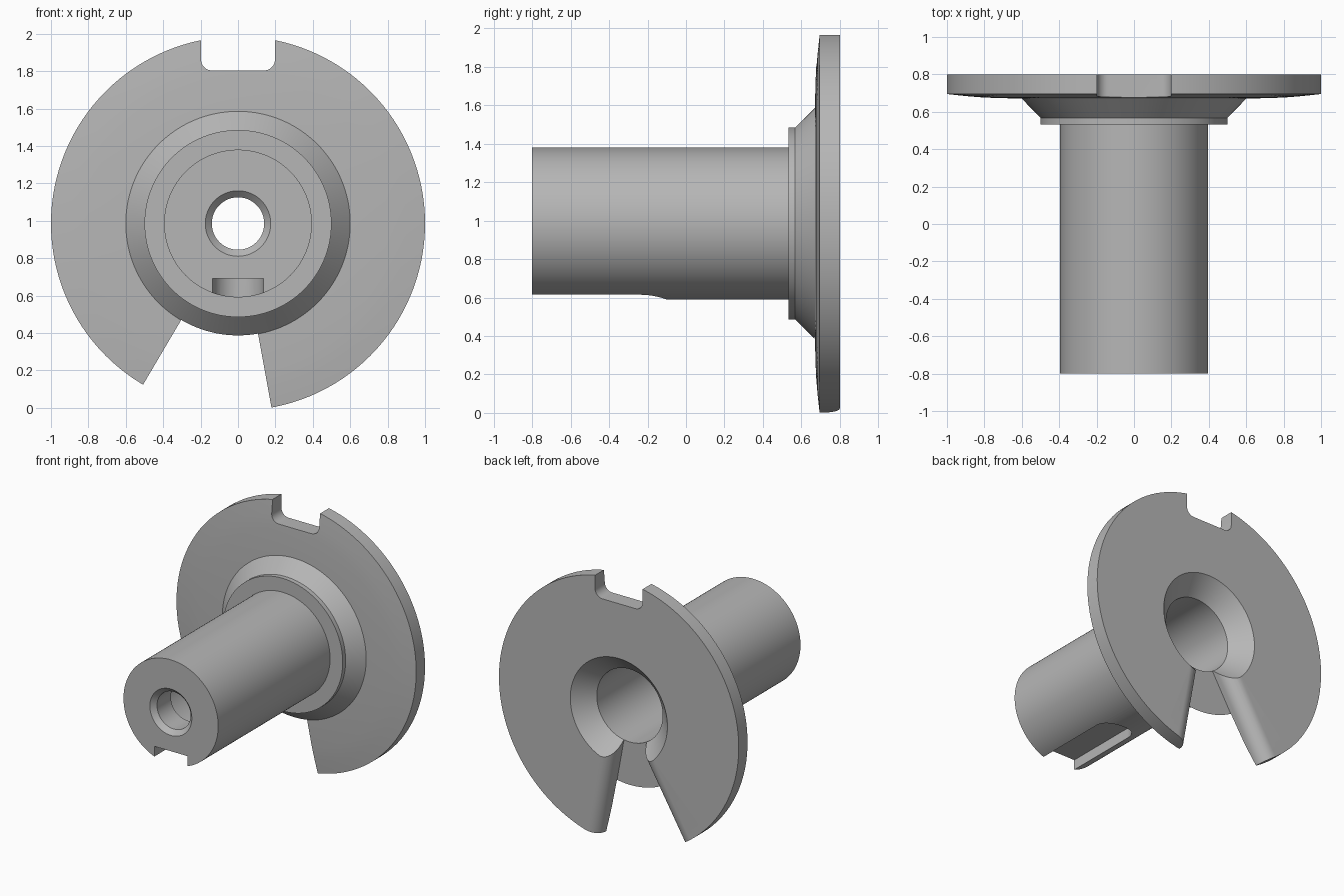
import bpy, bmesh, math
from mathutils import Matrix, Vector

if "Cube" in bpy.data.objects:
    bpy.data.objects.remove(bpy.data.objects["Cube"], do_unlink=True)

CZ = 0.985          # height of the shaft axis
BACK = 0.8          # back face of the flange
SEAT = 0.668        # floor of the wedge opening

steel = bpy.data.materials.new("grey steel")
steel.use_nodes = True
grey = (0.47, 0.47, 0.47, 1)
steel.diffuse_color = grey
steel.node_tree.nodes["Principled BSDF"].inputs["Base Color"].default_value = grey


def to_object(bm, name):
    bmesh.ops.recalc_face_normals(bm, faces=bm.faces)
    mesh = bpy.data.meshes.new(name)
    bm.to_mesh(mesh)
    bm.free()
    mesh.materials.append(steel)
    obj = bpy.data.objects.new(name, mesh)
    bpy.context.collection.objects.link(obj)
    return obj


def lathe(name, profile, steps=128):
    """Revolve a closed (radius, y) profile about the shaft axis."""
    bm = bmesh.new()
    verts = [bm.verts.new((r, y, CZ)) for r, y in profile]
    for a, b in zip(verts, verts[1:] + verts[:1]):
        bm.edges.new((a, b))
    bmesh.ops.spin(bm, geom=bm.verts[:] + bm.edges[:], cent=(0, 0, CZ),
                   axis=(0, 1, 0), angle=math.tau, steps=steps, use_merge=True)
    bmesh.ops.remove_doubles(bm, verts=bm.verts[:], dist=1e-5)
    return to_object(bm, name)


def loft(name, layers):
    """Join equal-sized outlines into a closed solid."""
    bm = bmesh.new()
    rings = [[bm.verts.new(p) for p in layer] for layer in layers]
    bm.faces.new(rings[0])
    bm.faces.new(rings[-1])
    for low, high in zip(rings, rings[1:]):
        for i in range(len(low)):
            j = (i + 1) % len(low)
            bm.faces.new((low[i], low[j], high[j], high[i]))
    return to_object(bm, name)


def arc(cx, cy, r, start, end, n):
    return [(cx + r * math.cos(math.radians(start + (end - start) * i / n)),
             cy + r * math.sin(math.radians(start + (end - start) * i / n)))
            for i in range(n + 1)]


# Shaft, collar, hub cone and flange with a stepped through bore
body = lathe("flanged_shaft", [
    (0.175, -0.8), (0.395, -0.8), (0.395, 0.533), (0.5, 0.533), (0.5, 0.568),
    (0.6, 0.67), (0.8, 0.676), (0.9, 0.684), (1, 0.695), (1, BACK),
    (0.405, BACK), (0.275, 0.67), (0.275, -0.6), (0.14, -0.6), (0.14, -0.765)])

# Square notch with rounded corners at the top of the flange
w, floor, r = 0.198, CZ + 0.818, 0.06
outline = [(w, 2.3), (-w, 2.3)]
outline += arc(-w + r, floor + r, r, 180, 270, 8)
outline += arc(w - r, floor + r, r, 270, 360, 8)
notch = loft("notch_cutter", [[(x, y, z) for x, z in outline] for y in (0.5, 1)])

# Round-ended keyway along the underside of the shaft
w = 0.137
outline = [(w, -1), *arc(0, -0.1 - w, w, 0, 180, 24), (-w, -1)]
keyway = loft("keyway_cutter",
              [[(x, y, z) for x, y in outline] for z in (0.3, CZ - 0.294)])

# Wedge opening through the flange, its edges rounded over at the back
half, middle, radius = math.radians(20.4), math.radians(10.1), 0.1


def ray(angle):
    return Vector((-math.sin(angle), 0, -math.cos(angle)))


def wedge_layer(y, spread):
    apex = Vector((0, y, CZ)) - ray(middle) * (spread / math.sin(half))
    return [apex, apex + ray(middle - half) * 1.8, apex + ray(middle + half) * 1.8]


layers = [wedge_layer(SEAT, 0)]
for i in range(13):
    t = math.pi / 2 * i / 12
    layers.append(wedge_layer(BACK - radius + radius * math.sin(t),
                              radius * (1 - math.cos(t))))
layers.append(wedge_layer(BACK + 0.05, radius))
wedge = loft("wedge_cutter", layers)

# Cut the openings, then drop the cutters
bpy.ops.object.select_all(action="DESELECT")
bpy.context.view_layer.objects.active = body
body.select_set(True)
for cutter in (notch, keyway, wedge):
    cutter.hide_render = True
    mod = body.modifiers.new(cutter.name, "BOOLEAN")
    mod.operation = "DIFFERENCE"
    mod.solver = "EXACT"
    mod.object = cutter
    bpy.ops.object.modifier_apply(modifier=mod.name)
    bpy.data.objects.remove(cutter, do_unlink=True)

bpy.ops.object.shade_smooth_by_angle(angle=math.radians(25))
